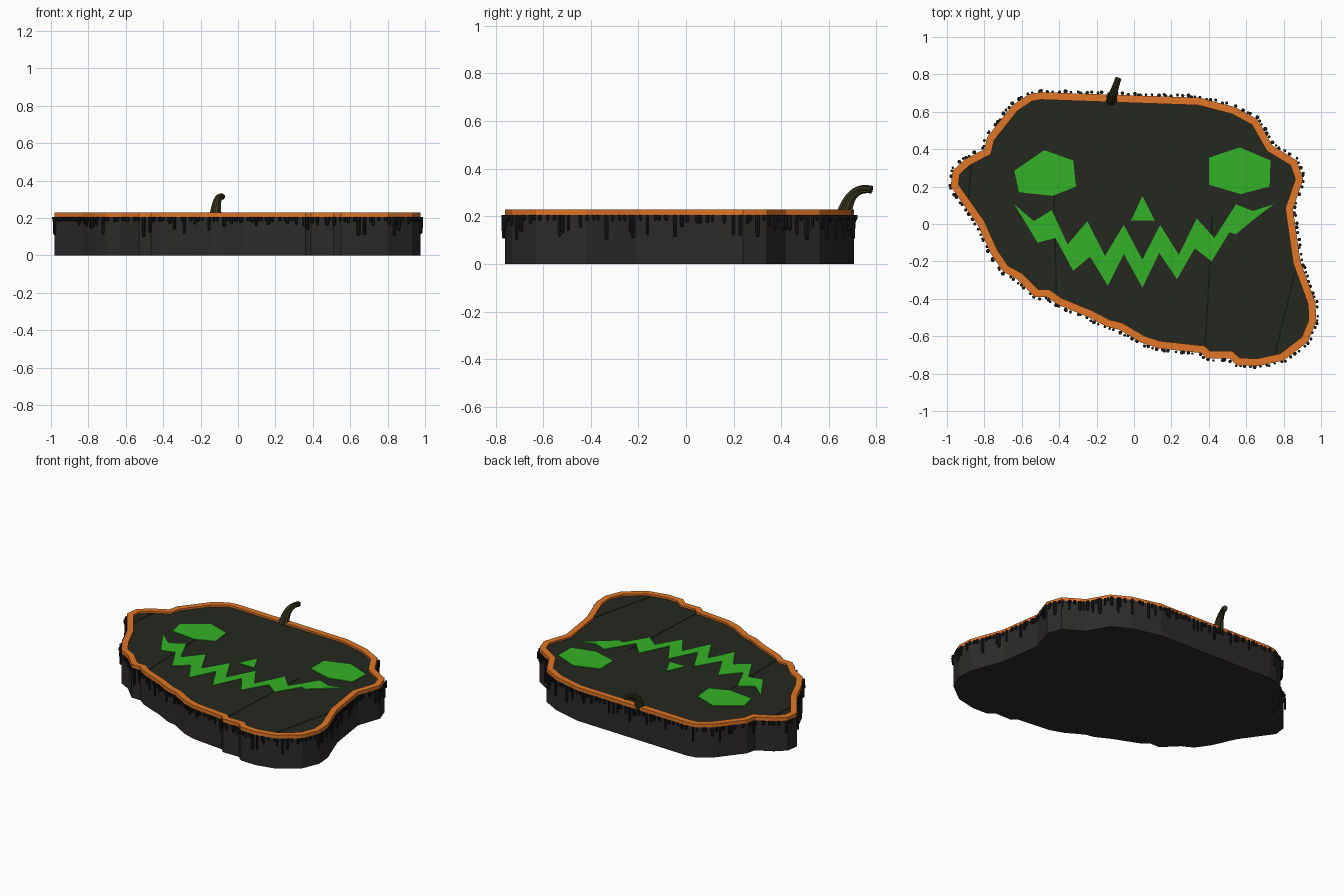
import bpy, bmesh, math, random
from mathutils import Vector

if "Cube" in bpy.data.objects:
    bpy.data.objects.remove(bpy.data.objects["Cube"])

random.seed(7)


def material(name, rgb):
    m = bpy.data.materials.new(name)
    m.diffuse_color = (*rgb, 1)
    m.use_nodes = True
    m.node_tree.nodes["Principled BSDF"].inputs["Base Color"].default_value = m.diffuse_color
    return m


BLACK = material("charcoal", (0.026, 0.023, 0.023))
DRIP = material("drip black", (0.009, 0.009, 0.009))
ORANGE = material("orange", (0.75, 0.18, 0.02))
PANEL = material("dark green", (0.017, 0.022, 0.014))
SEAM = material("seam", (0.006, 0.009, 0.005))
GREEN = material("bright green", (0.034, 0.445, 0.02))
STEM = material("stem", (0.045, 0.045, 0.016))


def finish(name, bm, mat):
    bmesh.ops.recalc_face_normals(bm, faces=bm.faces)
    mesh = bpy.data.meshes.new(name)
    bm.to_mesh(mesh)
    bm.free()
    mesh.materials.append(mat)
    ob = bpy.data.objects.new(name, mesh)
    bpy.context.collection.objects.link(ob)
    return ob


def bridge(bm, a, b):
    for i in range(len(a)):
        j = (i + 1) % len(a)
        bm.faces.new((a[i], a[j], b[j], b[i]))


def ring(bm, pts, z):
    return [bm.verts.new((x, y, z)) for x, y in pts]


def prism(name, pts, z0, z1, mat):
    bm = bmesh.new()
    lo, hi = ring(bm, pts, z0), ring(bm, pts, z1)
    bm.faces.new(lo)
    bm.faces.new(hi)
    bridge(bm, lo, hi)
    return finish(name, bm, mat)


def inset(pts, d):
    # mitred inward offset of a clockwise outline
    out = []
    for i, p in enumerate(pts):
        p = Vector(p)
        a = (p - Vector(pts[i - 1])).normalized()
        b = (Vector(pts[(i + 1) % len(pts)]) - p).normalized()
        na, nb = Vector((a.y, -a.x)), Vector((b.y, -b.x))
        m = (na + nb).normalized()
        out.append(tuple(p + m * d / max(m.dot(na), 0.6)))
    return out


# Clockwise outline of the lopsided pumpkin
outline = [(-.50, .705), (.35, .675), (.54, .625), (.66, .56), (.74, .42), (.87, .34),
           (.905, .24), (.85, .08), (.89, -.20), (.97, -.42), (.975, -.52), (.93, -.63),
           (.80, -.73), (.66, -.76), (.55, -.755), (.51, -.72), (.39, -.72), (.36, -.69),
           (.13, -.665), (.04, -.635), (-.08, -.565), (-.145, -.55), (-.24, -.50),
           (-.41, -.43), (-.465, -.39), (-.53, -.39), (-.625, -.295), (-.70, -.255),
           (-.765, -.16), (-.835, -.005), (-.98, .20), (-.97, .285), (-.905, .345),
           (-.80, .40), (-.785, .465), (-.65, .635), (-.56, .695)]
inner = inset(outline, 0.04)

# Slab body and face panel
prism("body", outline, 0, 0.205, BLACK)
prism("face_panel", inset(outline, 0.03), 0.2, 0.215, PANEL)

# Raised orange rim
bm = bmesh.new()
rings = [ring(bm, p, z) for p, z in
         ((outline, .204), (outline, .228), (inner, .228), (inner, .204))]
for i in range(4):
    bridge(bm, rings[i], rings[(i + 1) % 4])
finish("rim", bm, ORANGE)

# Thin seam lines on the panel
for i, (a, b) in enumerate([((-.43, .20), (-.415, -.37)), ((.42, .05), (.38, -.66)),
                            ((.86, -.26), (.755, -.69)), ((-.87, .33), (-.885, .13))]):
    w = 0.004
    prism(f"seam_{i}", [(a[0] - w, a[1]), (a[0] + w, a[1]), (b[0] + w, b[1]), (b[0] - w, b[1])],
          0.213, 0.2165, SEAM)

# Glowing face
features = {
    "left_eye": [(-.48, .395), (-.325, .34), (-.31, .20), (-.435, .15), (-.615, .17), (-.64, .285)],
    "right_eye": [(.565, .41), (.73, .34), (.725, .20), (.57, .16), (.40, .21), (.40, .355)],
    "nose": [(.045, .15), (.11, .02), (-.015, .02)],
    "mouth": [(-.64, .105), (-.535, .015), (-.44, .075), (-.355, -.11), (-.25, .015),
              (-.155, -.17), (-.055, -.005), (.045, -.19), (.14, -.005), (.24, -.165),
              (.335, .03), (.43, -.075), (.545, .105), (.635, .07), (.745, .105),
              (.635, .02), (.545, -.055), (.51, -.045), (.415, -.20), (.325, -.13),
              (.23, -.295), (.135, -.155), (.045, -.34), (-.055, -.16), (-.14, -.33),
              (-.235, -.175), (-.325, -.25), (-.42, -.075), (-.515, -.10)],
}
for name, pts in features.items():
    prism(name, pts, 0.213, 0.219, GREEN)

# Paint drips hanging round the edge below the rim
bm = bmesh.new()
for i, p in enumerate(outline):
    a, b = Vector(p), Vector(outline[(i + 1) % len(outline)])
    d = b - a
    normal = Vector((-d.y, d.x)).normalized()
    n = max(1, round(d.length / 0.027))
    for k in range(n):
        r = random.uniform(0.007, 0.012)
        c = a + d * ((k + random.random()) / n) + normal * random.uniform(0.003, 0.011)
        length = 0.015 + 0.085 * random.random() ** 3
        loops = []
        for z, s in ((.205, 1), (.205 - length, .9), (.198 - length, .45)):
            pts = [(c.x + r * s * math.cos(t * math.pi / 3),
                    c.y + r * s * math.sin(t * math.pi / 3)) for t in range(6)]
            loops.append(ring(bm, pts, z))
        bm.faces.new(loops[0])
        bm.faces.new(loops[2])
        bridge(bm, loops[0], loops[1])
        bridge(bm, loops[1], loops[2])
finish("drips", bm, DRIP)

# Ribbed curved stem, swept from the rim up and backwards
p0, p1, p2 = Vector((-.12, .665, .21)), Vector((-.115, .69, .33)), Vector((-.083, .78, .312))
bm = bmesh.new()
last = None
for s in range(10):
    t = s / 9
    c = p0 * (1 - t) ** 2 + p1 * 2 * t * (1 - t) + p2 * t * t
    tan = ((p1 - p0) * (1 - t) + (p2 - p1) * t).normalized()
    side = tan.cross(Vector((0, -1, 0.6))).cross(tan).normalized()
    up = tan.cross(side)
    rad = 0.017 + 0.018 * (1 - t) ** 2
    loop = []
    for k in range(16):
        q = k * math.pi / 8
        r = rad * (1 if k % 2 else 0.8)
        loop.append(bm.verts.new(c + (side * math.cos(q) + up * math.sin(q)) * r))
    if last:
        bridge(bm, last, loop)
    else:
        bm.faces.new(loop)
    last = loop
bm.faces.new(last)
finish("stem", bm, STEM)
